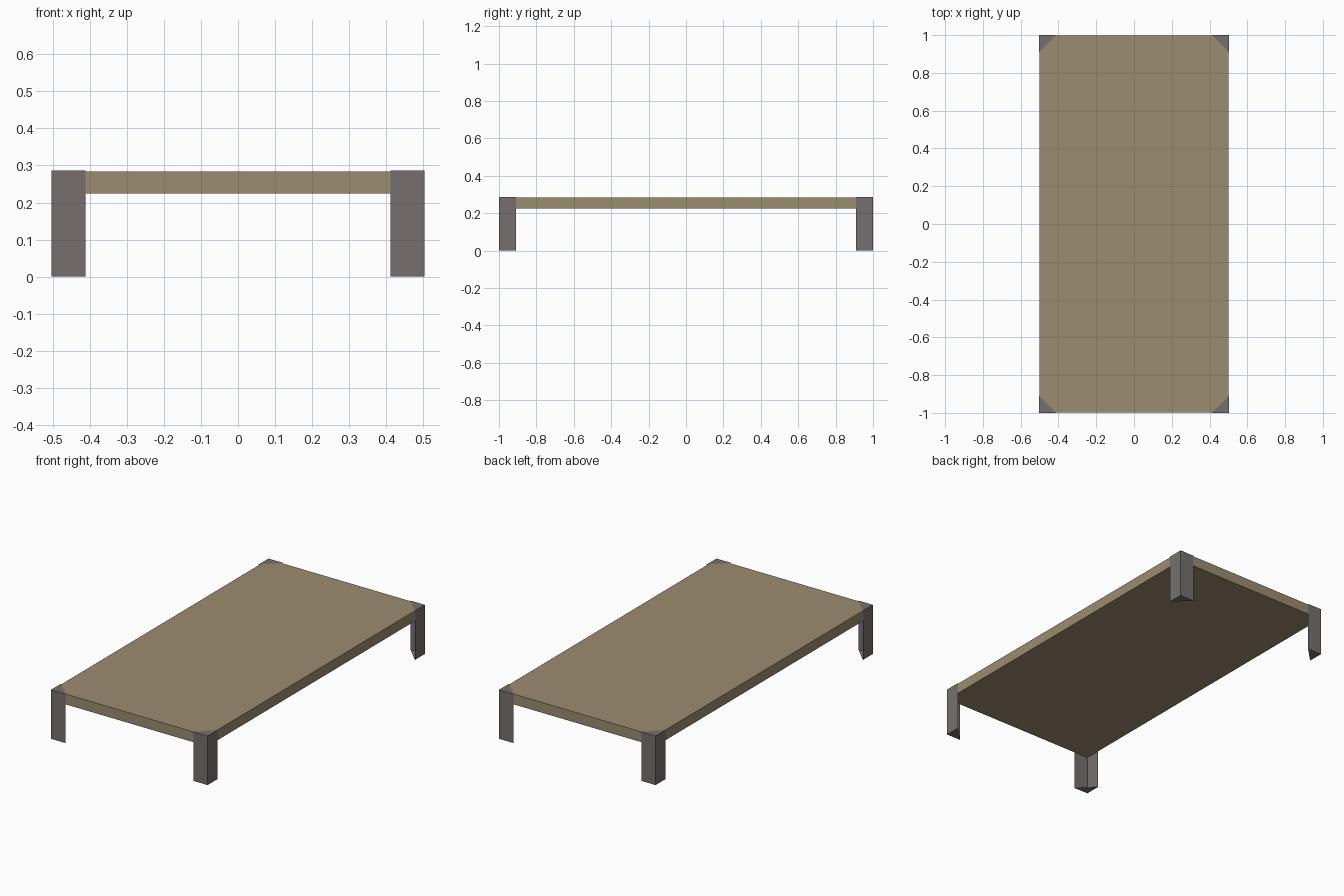
import bpy, bmesh

if "Cube" in bpy.data.objects:
    bpy.data.objects.remove(bpy.data.objects["Cube"])

def material(name, rgb):
    m = bpy.data.materials.new(name)
    m.diffuse_color = (*rgb, 1)
    m.use_nodes = True
    m.node_tree.nodes["Principled BSDF"].inputs["Base Color"].default_value = m.diffuse_color
    return m

WOOD = material("tan wood", (0.33, 0.262, 0.162))
METAL = material("warm grey metal", (0.182, 0.163, 0.157))

HX, HY, TOP = 0.504, 1.0, 0.286   # outer half sizes and height
LEG = 0.092                       # width of each leg flange

def add_object(name, bm, mat):
    mesh = bpy.data.meshes.new(name)
    bm.to_mesh(mesh)
    bm.free()
    mesh.materials.append(mat)
    obj = bpy.data.objects.new(name, mesh)
    bpy.context.collection.objects.link(obj)
    return obj

# Flat slab, set just inside the corner brackets
bm = bmesh.new()
bmesh.ops.create_cube(bm, size=1)
bmesh.ops.scale(bm, vec=(2 * (HX - 0.003), 2 * (HY - 0.003), 0.06), verts=bm.verts)
bmesh.ops.translate(bm, vec=(0, 0, 0.254), verts=bm.verts)
add_object("table_top", bm, WOOD)

# Corner legs: two outer plates with triangular caps, open on the inner side
def corner_leg(name, sx, sy):
    bm = bmesh.new()
    outline = [(sx * (HX - LEG), sy * HY), (sx * HX, sy * HY), (sx * HX, sy * (HY - LEG))]
    low = [bm.verts.new((x, y, 0)) for x, y in outline]
    high = [bm.verts.new((x, y, TOP)) for x, y in outline]
    faces = [low[::-1], high]
    faces += [(low[i], low[i + 1], high[i + 1], high[i]) for i in (0, 1)]
    for f in faces:
        # keep the plates facing outward on mirrored corners
        f = list(f)
        bm.faces.new(f if sx * sy < 0 else f[::-1])
    bm.normal_update()
    cap = next(f for f in bm.faces if len(f.verts) == 3 and f.calc_center_median().z > 0.1)
    if cap.normal.z < 0:
        bmesh.ops.reverse_faces(bm, faces=bm.faces)
    add_object(name, bm, METAL)

for sx, side in ((-1, "left"), (1, "right")):
    for sy, end in ((-1, "front"), (1, "back")):
        corner_leg(f"{end}_{side}_leg", sx, sy)
